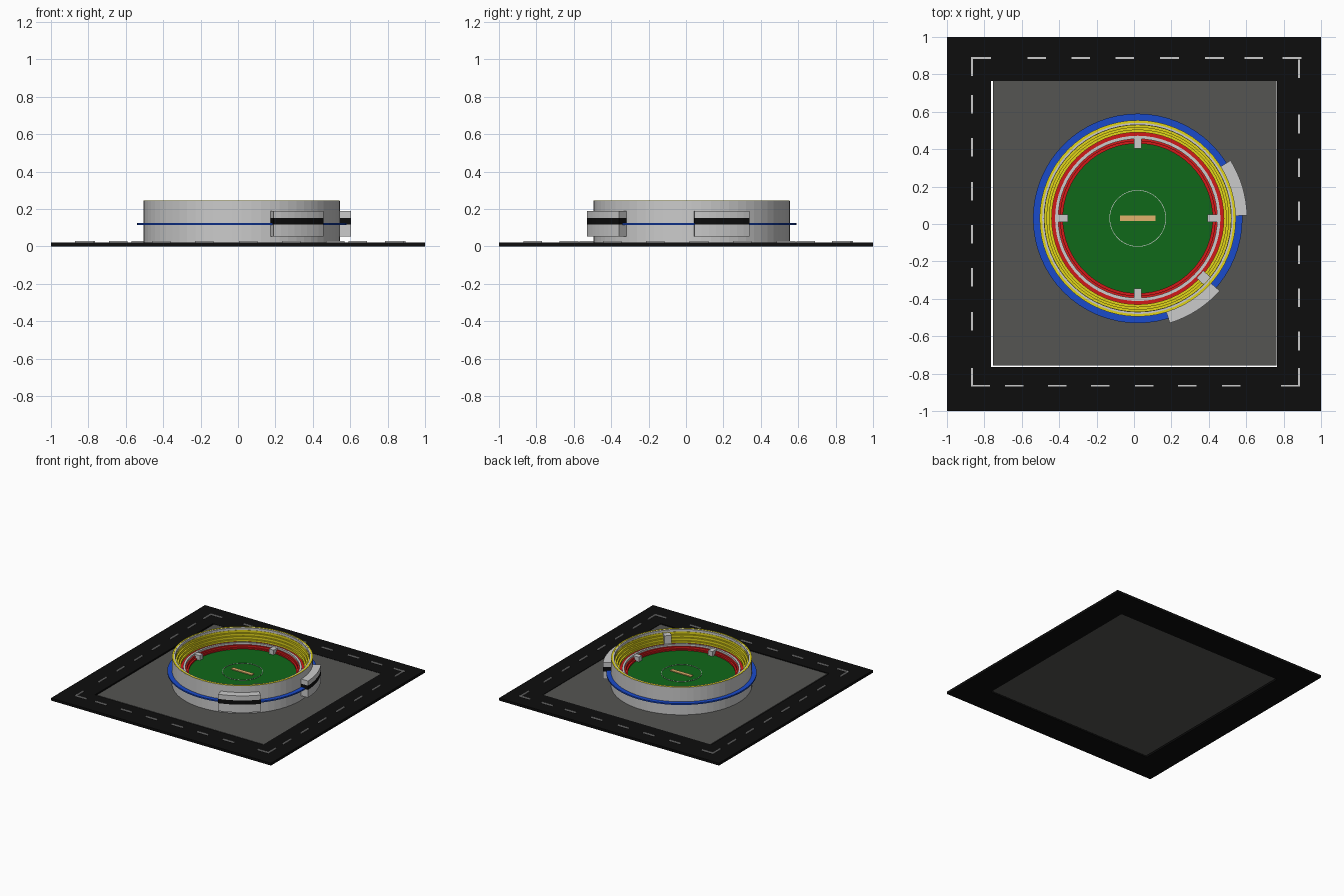
import bpy, bmesh, math
from mathutils import Matrix

if "Cube" in bpy.data.objects:
    bpy.data.objects.remove(bpy.data.objects["Cube"])

CX, CY = 0.02, 0.03      # centre of the arena
SEG = 64


def mat(name, r, g, b):
    m = bpy.data.materials.new(name)
    m.diffuse_color = (r, g, b, 1)
    m.use_nodes = True
    m.node_tree.nodes["Principled BSDF"].inputs["Base Color"].default_value = m.diffuse_color
    return m


BLACK = mat("asphalt", 0.004, 0.004, 0.004)
PAVE = mat("paving", 0.09, 0.09, 0.085)
GREEN = mat("grass", 0.005, 0.14, 0.01)
YELLOW = mat("yellow_seats", 0.75, 0.66, 0.01)
RED = mat("red_seats", 0.65, 0.01, 0.01)
BLUE = mat("blue_canopy", 0.01, 0.07, 0.6)
TAN = mat("clay", 0.75, 0.45, 0.15)


def finish(bm, name, material=None):
    bmesh.ops.recalc_face_normals(bm, faces=bm.faces[:])
    me = bpy.data.meshes.new(name)
    bm.to_mesh(me)
    bm.free()
    ob = bpy.data.objects.new(name, me)
    bpy.context.collection.objects.link(ob)
    if material:
        me.materials.append(material)
    return ob


def add_box(bm, x0, x1, y0, y1, z0, z1):
    m = Matrix.Translation(((x0 + x1) / 2, (y0 + y1) / 2, (z0 + z1) / 2))
    m = m @ Matrix.Diagonal((x1 - x0, y1 - y0, z1 - z0, 1))
    bmesh.ops.create_cube(bm, size=1, matrix=m)


def revolve(name, profile, material=None, a0=0, a1=360, seg=SEG):
    """Sweep a closed (radius, z) profile round the arena centre."""
    bm = bmesh.new()
    full = a1 - a0 == 360
    rings = []
    for i in range(seg if full else seg + 1):
        a = math.radians(a0 + (a1 - a0) * i / seg)
        rings.append([bm.verts.new((CX + r * math.cos(a), CY + r * math.sin(a), z))
                      for r, z in profile])
    n = len(profile)
    for i in range(seg):
        p, q = rings[i], rings[(i + 1) % len(rings)]
        for j in range(n):
            k = (j + 1) % n
            bm.faces.new((p[j], q[j], q[k], p[k]))
    if not full:
        bm.faces.new(rings[0])
        bm.faces.new(rings[-1])
    return finish(bm, name, material)


def rect(r0, r1, z0, z1):
    return [(r0, z0), (r1, z0), (r1, z1), (r0, z1)]


def steps(r0, r1, z0, z1, rows, base):
    """Stepped seating profile rising outwards."""
    pts = [(r1, base), (r0, base)]
    for i in range(rows):
        z = z0 + (z1 - z0) * i / (rows - 1)
        pts += [(r0 + (r1 - r0) * i / rows, z), (r0 + (r1 - r0) * (i + 1) / rows, z)]
    return pts


# paved plot and the road frame round it
bm = bmesh.new()
add_box(bm, -0.755, 0.763, -0.757, 0.767, 0.005, 0.018)
finish(bm, "paved_plot", PAVE)

bm = bmesh.new()
loops = []
for h, z in ((1, 0), (1, 0.02), (0.765, 0.02), (0.765, 0)):
    loops.append([bm.verts.new((sx * h, sy * h, z))
                  for sx, sy in ((-1, -1), (1, -1), (1, 1), (-1, 1))])
for i in range(4):
    p, q = loops[i], loops[(i + 1) % 4]
    for j in range(4):
        k = (j + 1) % 4
        bm.faces.new((p[j], p[k], q[k], q[j]))
finish(bm, "road_frame", BLACK)

# dashed lane markings
bm = bmesh.new()
for y, xs in ((0.887, (-0.815, -0.52, -0.285, -0.05, 0.19, 0.43, 0.64, 0.845)),
              (-0.865, (-0.82, -0.64, -0.41, -0.18, 0.055, 0.285, 0.52, 0.835))):
    for x in xs:
        add_box(bm, x - 0.05, x + 0.05, y - 0.005, y + 0.005, 0.019, 0.028)
for x, ys in ((-0.867, (0.842, 0.64, 0.41, 0.175, -0.055, -0.285, -0.52, -0.82)),
              (0.883, (0.83, 0.535, 0.30, 0.07, -0.165, -0.395, -0.625, -0.82))):
    for y in ys:
        add_box(bm, x - 0.005, x + 0.005, y - 0.05, y + 0.05, 0.019, 0.028)
finish(bm, "lane_markings")

# outer wall, canopy ring and seating tiers
revolve("outer_wall", rect(0.50, 0.525, 0.018, 0.243))
revolve("canopy_ring", rect(0.52, 0.56, 0.115, 0.126), BLUE)
revolve("upper_seats", steps(0.46, 0.524, 0.165, 0.245, 5, 0.13), YELLOW)
revolve("middle_seats", rect(0.44, 0.462, 0.11, 0.15), RED)
revolve("tier_wall", rect(0.425, 0.442, 0.10, 0.157))
revolve("lower_seats", steps(0.40, 0.427, 0.125, 0.142, 2, 0.10), RED)

# playing field, inner circle line and pitch strip
bm = bmesh.new()
bmesh.ops.create_cone(bm, cap_ends=True, segments=SEG, radius1=0.43, radius2=0.43,
                      depth=0.02, matrix=Matrix.Translation((CX, CY, 0.105)))
finish(bm, "field", GREEN)
revolve("field_circle", rect(0.1485, 0.1515, 0.112, 0.118))
bm = bmesh.new()
add_box(bm, CX - 0.095, CX + 0.095, CY - 0.015, CY + 0.015, 0.112, 0.121)
finish(bm, "pitch_strip", TAN)

# entrance boxes round the field and the taller commentary booth
for name, ang, r, half_w, z0, z1 in (("entrance_east", 0, 0.40, 0.02, 0.11, 0.155),
                                     ("entrance_north", 90, 0.40, 0.02, 0.11, 0.155),
                                     ("entrance_west", 180, 0.40, 0.02, 0.11, 0.155),
                                     ("entrance_south", 270, 0.40, 0.02, 0.11, 0.155),
                                     ("commentary_booth", -42, 0.473, 0.027, 0.12, 0.222)):
    bm = bmesh.new()
    add_box(bm, r - 0.026, r + 0.026, -half_w, half_w, z0, z1)
    bm.transform(Matrix.Translation((CX, CY, 0)) @ Matrix.Rotation(math.radians(ang), 4, 'Z'))
    finish(bm, name)

# two curved pavilions, each a base, window band and roof
for side, a0, a1 in (("east", 1.5, 32), ("south", -73, -41.5)):
    for part, z0, z1, m in (("base", 0.053, 0.117, None),
                            ("windows", 0.117, 0.152, BLACK),
                            ("roof", 0.152, 0.19, None)):
        revolve(f"pavilion_{part}_{side}", rect(0.515, 0.585, z0, z1), m, a0, a1, 8)
